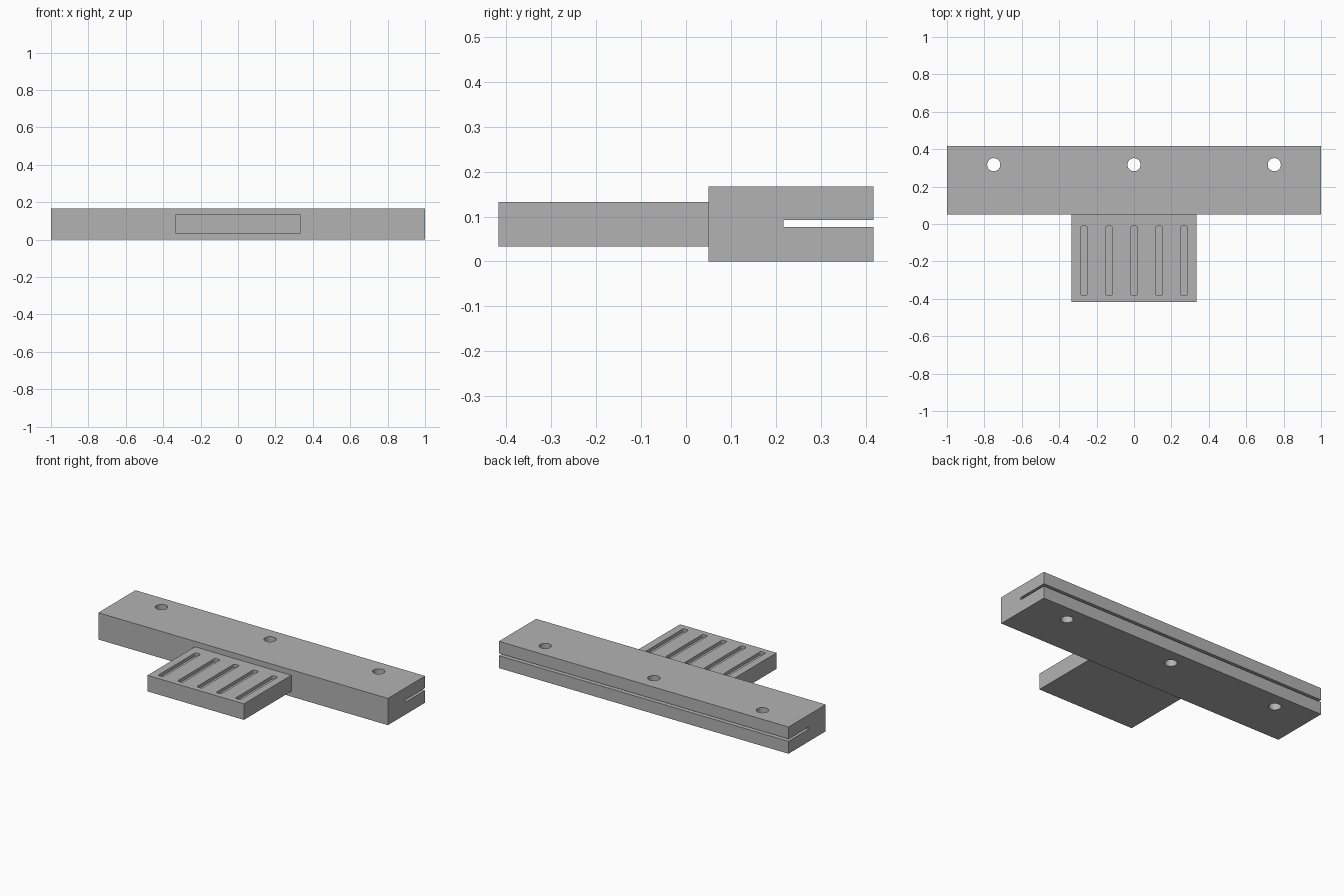
import bpy
import bmesh
from mathutils import Matrix

default = bpy.data.objects.get("Cube")
if default:
    bpy.data.objects.remove(default, do_unlink=True)

# Single plain grey
grey = bpy.data.materials.new("plain_grey")
grey.use_nodes = True
colour = (0.45, 0.45, 0.45, 1)
grey.diffuse_color = colour
grey.node_tree.nodes["Principled BSDF"].inputs["Base Color"].default_value = colour


def finish(name, bm):
    mesh = bpy.data.meshes.new(name)
    bm.to_mesh(mesh)
    bm.free()
    mesh.materials.append(grey)
    obj = bpy.data.objects.new(name, mesh)
    bpy.context.scene.collection.objects.link(obj)
    return obj


def box(name, low, high, corner=0):
    """Box between two corners, optionally with rounded upright edges."""
    bm = bmesh.new()
    size = [b - a for a, b in zip(low, high)]
    centre = [(a + b) / 2 for a, b in zip(low, high)]
    bmesh.ops.create_cube(bm, size=1, matrix=Matrix.Translation(centre) @ Matrix.Diagonal((*size, 1)))
    if corner:
        upright = [e for e in bm.edges if abs(e.verts[0].co.z - e.verts[1].co.z) > 1e-4]
        bmesh.ops.bevel(bm, geom=upright, offset=corner, segments=4, profile=0.5, affect='EDGES')
    return finish(name, bm)


def rod(name, x, y, radius):
    bm = bmesh.new()
    bmesh.ops.create_cone(bm, cap_ends=True, segments=48, radius1=radius, radius2=radius,
                          depth=1, matrix=Matrix.Translation((x, y, 0)))
    return finish(name, bm)


def cut(target, cutter):
    cutter.hide_render = True
    cutter.hide_set(True)
    cutter.display_type = 'WIRE'
    mod = target.modifiers.new(cutter.name, 'BOOLEAN')
    mod.operation = 'DIFFERENCE'
    mod.solver = 'EXACT'
    mod.object = cutter


def bake(target):
    """Apply the cuts and remove the cutters."""
    cutters = [m.object for m in target.modifiers]
    bpy.context.view_layer.objects.active = target
    for mod in list(target.modifiers):
        bpy.ops.object.modifier_apply(modifier=mod.name)
    for cutter in cutters:
        bpy.data.objects.remove(cutter, do_unlink=True)
    bpy.ops.object.select_all(action='DESELECT')
    target.select_set(True)
    bpy.ops.object.shade_smooth_by_angle()


# Long clamp bar with a rear slot and three through holes
bar = box("clamp_bar", (-1, 0.05, 0), (1, 0.417, 0.167))
cut(bar, box("rear_slot", (-1.1, 0.217, 0.077), (1.1, 0.6, 0.092)))
for i in (-1, 0, 1):
    cut(bar, rod("screw_hole", i * 0.75, 0.317, 0.035))
bake(bar)

# Front tongue with five shallow grip grooves
tongue = box("grip_tongue", (-0.333, -0.417, 0.033), (0.333, 0.05, 0.133))
for i in range(-2, 3):
    x = i * 0.1333
    cut(tongue, box("grip_groove", (x - 0.018, -0.382, 0.113), (x + 0.018, -0.012, 0.2), 0.008))
bake(tongue)
